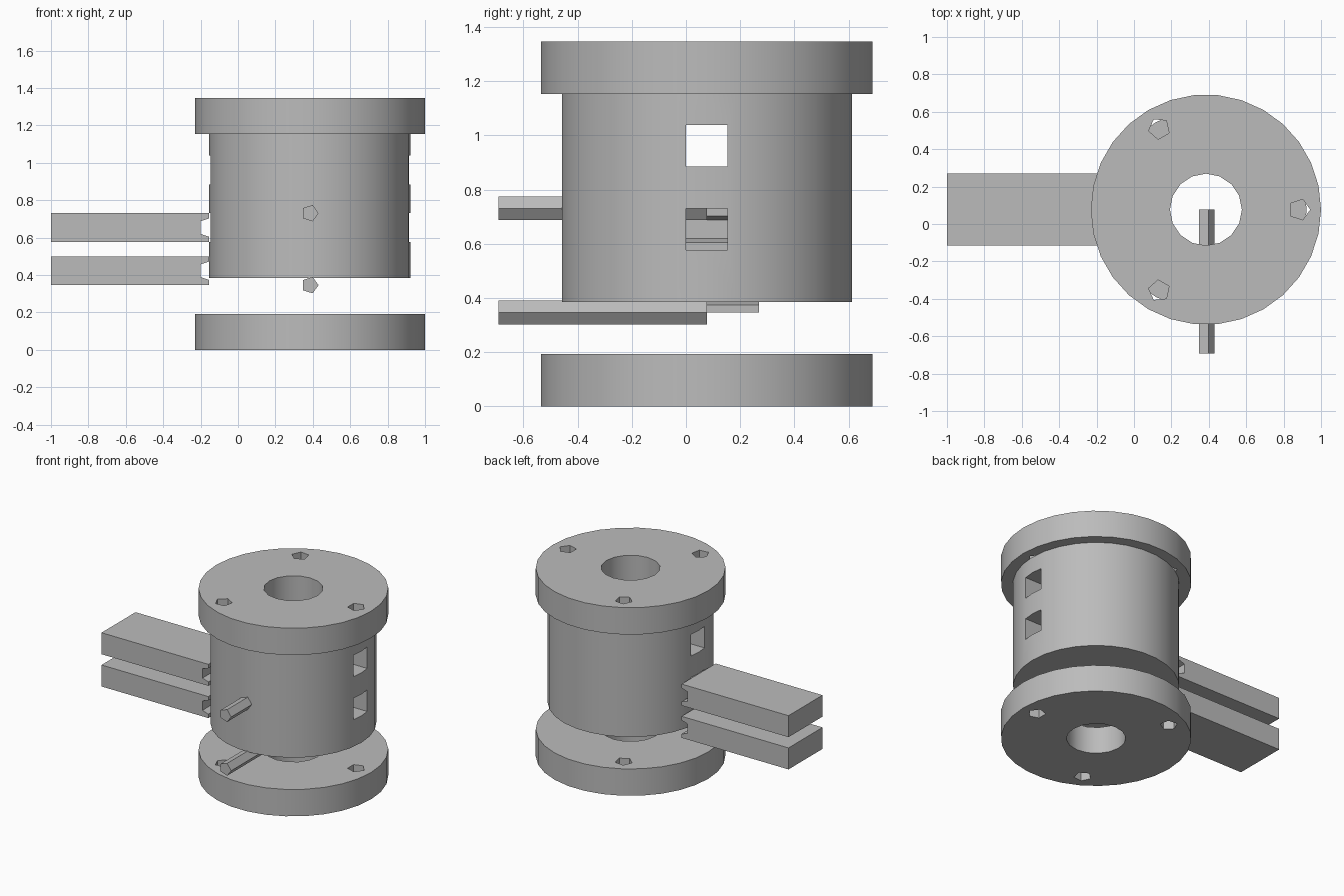
import bpy
import bmesh
from math import cos, sin, pi, radians
from mathutils import Matrix, Vector

cube = bpy.data.objects.get("Cube")
if cube:
    bpy.data.objects.remove(cube, do_unlink=True)

U = 1 / 26                      # one design unit
AXIS = Vector((10, 2, 0))       # spool axis, in design units

grey = bpy.data.materials.new("plain grey")
grey.use_nodes = True
colour = (0.5, 0.5, 0.5, 1)
grey.diffuse_color = colour
grey.node_tree.nodes["Principled BSDF"].inputs["Base Color"].default_value = colour


def finish(name, bm, place):
    """Place a mesh relative to the spool axis and link it."""
    bm.transform(Matrix.Scale(U, 4) @ Matrix.Translation(AXIS) @ place)
    bmesh.ops.recalc_face_normals(bm, faces=bm.faces)
    mesh = bpy.data.meshes.new(name)
    bm.to_mesh(mesh)
    bm.free()
    mesh.materials.append(grey)
    obj = bpy.data.objects.new(name, mesh)
    bpy.context.collection.objects.link(obj)
    return obj


def prism(name, sides, radius, length, place):
    """Regular prism along local z, first corner on local x."""
    bm = bmesh.new()
    rings = [[bm.verts.new((radius * cos(2 * pi * i / sides),
                            radius * sin(2 * pi * i / sides), z))
              for i in range(sides)] for z in (0, length)]
    low, high = rings
    bm.faces.new(low)
    bm.faces.new(high)
    for i in range(sides):
        j = (i + 1) % sides
        bm.faces.new((low[i], low[j], high[j], high[i]))
    return finish(name, bm, place)


def box(name, lo, hi):
    bm = bmesh.new()
    bmesh.ops.create_cube(bm, size=1)
    lo, hi = Vector(lo), Vector(hi)
    place = Matrix.Translation((lo + hi) / 2) @ Matrix.Diagonal((*(hi - lo), 1))
    return finish(name, bm, place)


def cut(obj, cutters):
    """Subtract each cutter for good, then delete it."""
    for cutter in cutters:
        cutter.hide_render = True
        mod = obj.modifiers.new("cut", 'BOOLEAN')
        mod.operation = 'DIFFERENCE'
        mod.solver = 'EXACT'
        mod.object = cutter
        with bpy.context.temp_override(object=obj, active_object=obj):
            bpy.ops.object.modifier_apply(modifier=mod.name)
        bpy.data.objects.remove(cutter, do_unlink=True)


def smooth(obj):
    bpy.ops.object.select_all(action='DESELECT')
    obj.select_set(True)
    bpy.context.view_layer.objects.active = obj
    bpy.ops.object.shade_smooth_by_angle(angle=radians(30))


def up(z):
    return Matrix.Translation((0, 0, z))


def bore(z, length):
    return prism("bore_cutter", 16, 5, length + 2, up(z - 1))


# Flanges with a bore and three bolt holes
for name, z in (("bottom_flange", 0), ("top_flange", 30)):
    flange = prism(name, 30, 16, 5, up(z))
    holes = [prism("bolt_cutter", 5, 1.5, 7,
                   Matrix.Rotation(radians(turn), 4, 'Z') @ Matrix.Translation((13, 0, z - 1)))
             for turn in (0, 120, 240)]
    cut(flange, [bore(z, 5)] + holes)
    smooth(flange)

# Barrel with a bore and two pairs of square windows
barrel = prism("barrel", 30, 14, 20, up(10))
windows = [box("window_cutter", (-20, -2, z), (20, 2, z + 4)) for z in (15, 23)]
cut(barrel, [bore(10, 20)] + windows)
smooth(barrel)

# Sliding bars with a notched inner end, and pins running to the axis
lie_down = Matrix.Rotation(radians(90), 4, 'X')
for level, z in (("lower", 9), ("upper", 15)):
    bar = box(level + "_bar", (-36, -5, z), (-14, 5, z + 4))
    cut(bar, [prism("notch_cutter", 5, 1.5, 12,
                    Matrix.Translation((-14, 6, z + 2)) @ lie_down)])
for level, z in (("lower", 9), ("upper", 19)):
    prism(level + "_pin", 5, 1.2, 20, up(z) @ lie_down)
